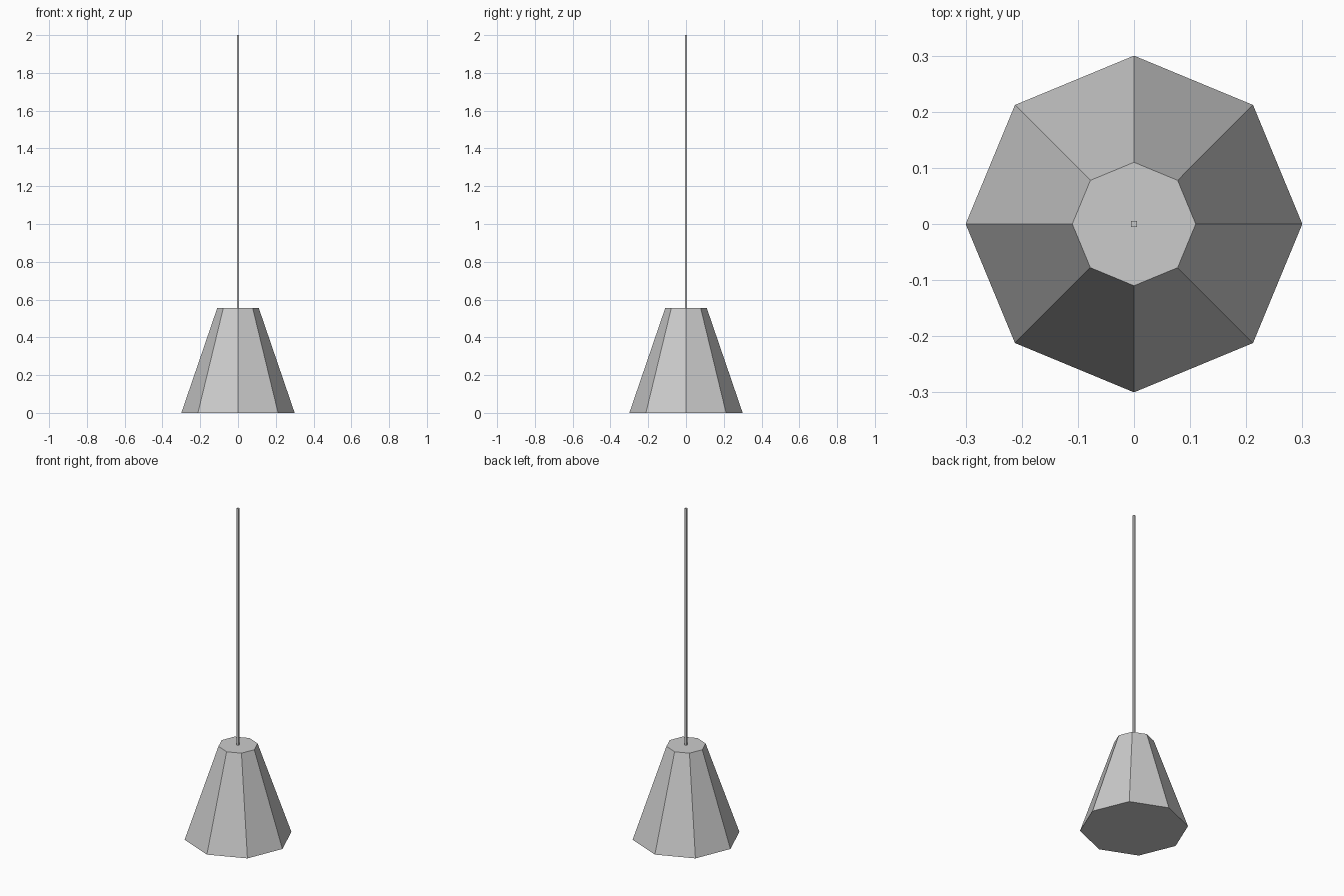
import bpy
import math

cube = bpy.data.objects.get("Cube")
if cube:
    bpy.data.objects.remove(cube, do_unlink=True)

# One plain grey for the whole model
grey = bpy.data.materials.new("plain grey")
grey.use_nodes = True
colour = (0.6, 0.6, 0.6, 1.0)
grey.diffuse_color = colour
grey.node_tree.nodes["Principled BSDF"].inputs["Base Color"].default_value = colour


def tapered_prism(name, sides, bottom, top, z0, z1, turn):
    """Flat-sided upright prism between two heights."""
    bpy.ops.mesh.primitive_cone_add(
        vertices=sides, radius1=bottom, radius2=top, depth=z1 - z0,
        location=(0, 0, (z0 + z1) / 2), rotation=(0, 0, turn))
    part = bpy.context.object
    part.name = name
    part.data.materials.append(grey)
    bpy.ops.object.shade_flat()
    return part


BASE_TOP = 0.555

# Eight-sided tapered base
tapered_prism("base", 8, 0.30, 0.11, 0, BASE_TOP, 0)

# Thin upright rod
tapered_prism("rod", 4, 0.008, 0.008, BASE_TOP, 2, math.pi / 4)
